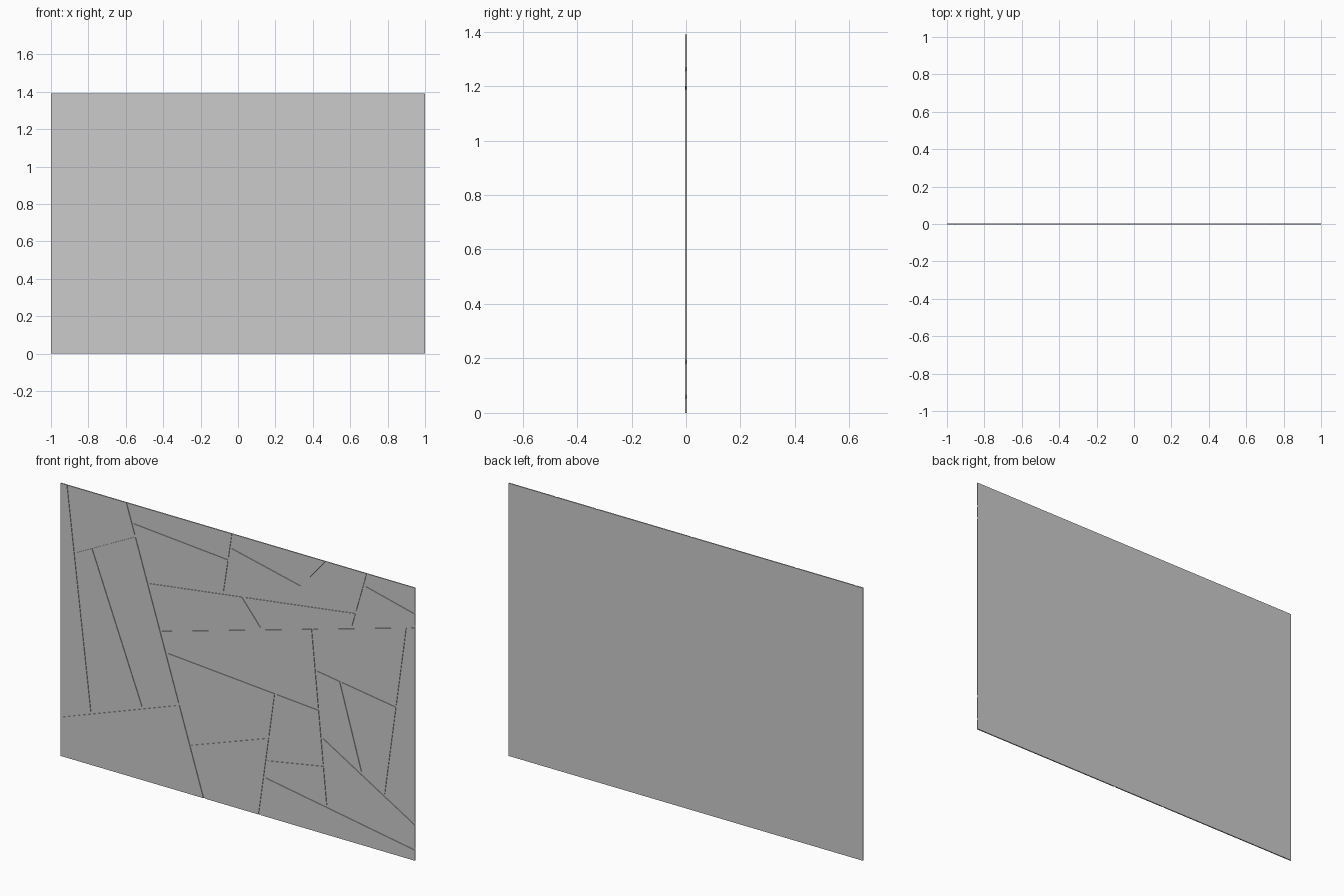
import bpy, bmesh
from mathutils import Vector

if "Cube" in bpy.data.objects:
    bpy.data.objects.remove(bpy.data.objects["Cube"])

W, H = 1.0, 1.39          # half width, height
FRONT, FLOOR, BACK = -0.003, 0.0, 0.003
GAP = 0.006               # half the joint width

# Joint lines between the stones: x1, z1, x2, z2
LINES = {
    "A": (-.622, 1.39, -.187, 0),    "B": (-1, .203, -.337, .44),
    "C": (-.957, 1.39, -.823, .273), "D": (-.914, 1.064, -.578, 1.235),
    "E": (-.818, 1.11, -.53, .364),  "F": (-.44, .79, 1, 1.193),
    "G": (-.51, 1.016, .668, 1.176), "H": (.733, 1.39, .647, 1.09),
    "I": (.717, 1.33, 1, 1.262),     "J": (.027, 1.086, .134, .957),
    "K": (-.027, 1.39, -.075, 1.08), "L": (-.588, 1.299, -.059, 1.257),
    "M": (.503, 1.39, .278, 1.128),  "N": (-.032, 1.32, .369, 1.23),
    "O": (.422, 1.027, .508, .144),  "P": (.155, .203, 1, .059),
    "Q": (.214, .642, .123, 0),      "R": (-.40, .69, .46, .626),
    "S": (-.262, .257, .182, .412),  "T": (.176, .294, .481, .348),
    "U": (.957, 1.18, .834, .289),   "V": (.487, .487, 1, .187),
    "W": (.449, .824, .893, .759),   "X": (.583, .791, .706, .364),
}
# Each stone lists its bounding joints: capital = right of / above, small = left of / below
STONES = ("ab aBc aBCD aBCde aBCdE FHI FHi AFghj FghJ AGkL AGkl GKmN GKmn GMh "
          "fARo ArqS Arqs rQoPT QoPt Qp OPv fUV fOuW OuwVx uwVX").split()


def add_stone(target, sides):
    """Clip the full panel by the bounding joints, then extrude it forward."""
    bm = bmesh.new()
    bm.faces.new([bm.verts.new((x, FLOOR + 0.0002, z))
                  for x, z in ((-W, 0), (W, 0), (W, H), (-W, H))])
    for s in sides:
        x1, z1, x2, z2 = LINES[s.upper()]
        n = Vector((z2 - z1, 0, x1 - x2)).normalized()
        if (n.x if abs(n.x) > abs(n.z) else n.z) < 0:
            n = -n
        if s.islower():
            n = -n
        bmesh.ops.bisect_plane(bm, geom=bm.verts[:] + bm.edges[:] + bm.faces[:],
                               plane_co=Vector((x1, 0, z1)) + n * GAP,
                               plane_no=n, clear_inner=True)
    loop = [v.co.copy() for v in bm.faces[0].verts] if bm.faces.ensure_lookup_table() is None else []
    bm.free()
    back = [target.verts.new(c) for c in loop]
    front = [target.verts.new((c.x, FRONT, c.z)) for c in loop]
    target.faces.new(front)
    target.faces.new(back[::-1])
    for i in range(len(loop)):
        j = (i + 1) % len(loop)
        target.faces.new((front[i], back[i], back[j], front[j]))


def finish(bm, name):
    bmesh.ops.recalc_face_normals(bm, faces=bm.faces[:])
    mesh = bpy.data.meshes.new(name)
    bm.to_mesh(mesh)
    bm.free()
    ob = bpy.data.objects.new(name, mesh)
    bpy.context.collection.objects.link(ob)
    return ob


# Raised stones
bm = bmesh.new()
for sides in STONES:
    add_stone(bm, sides)
finish(bm, "paving_stones")

# Backing panel that closes the joints
bm = bmesh.new()
bmesh.ops.create_cube(bm, size=1)
for v in bm.verts:
    v.co = (v.co.x * 2 * W, FLOOR + (v.co.y + .5) * (BACK - FLOOR), (v.co.z + .5) * H)
finish(bm, "backing_panel")
